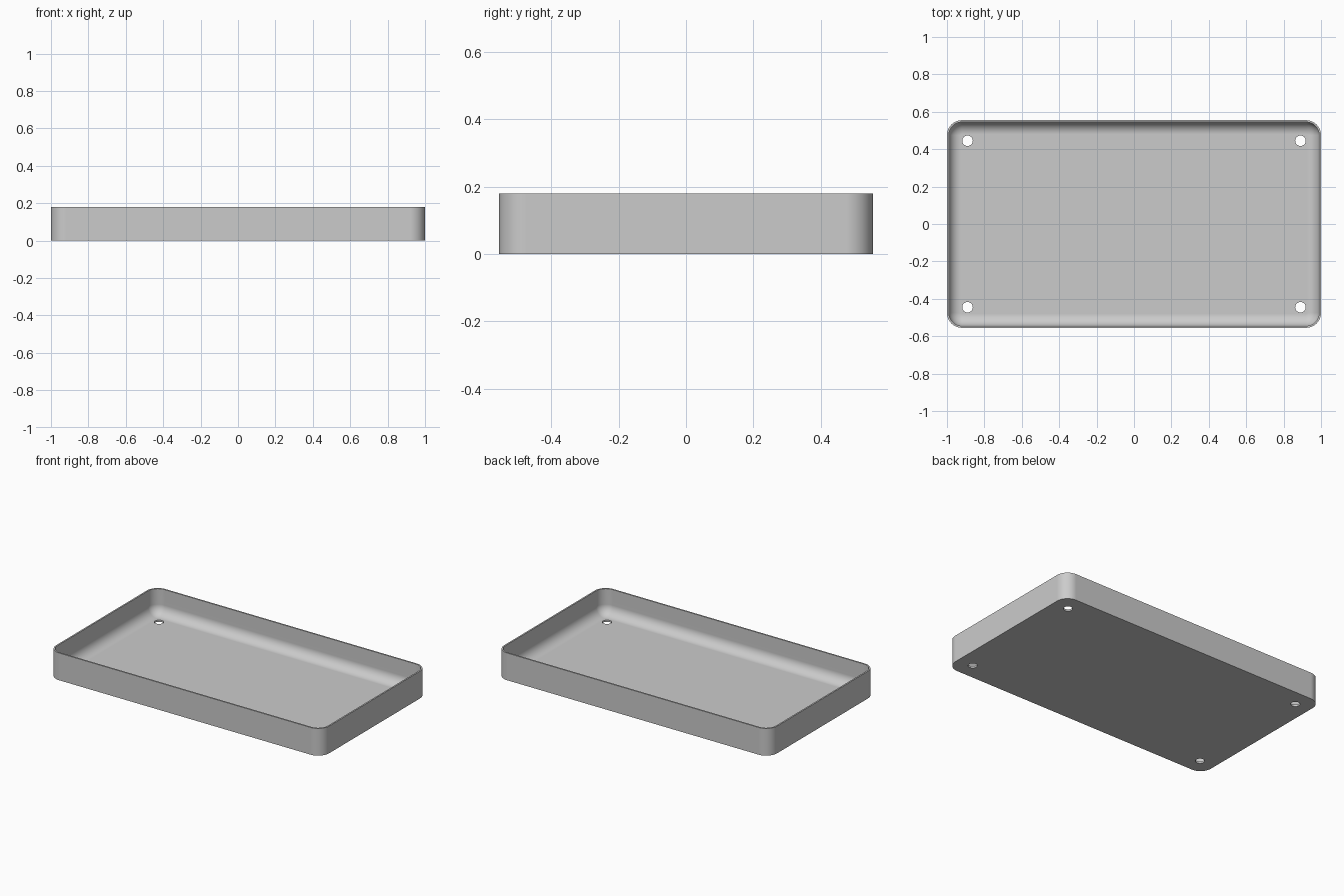
import bpy, bmesh, math

if "Cube" in bpy.data.objects:
    bpy.data.objects.remove(bpy.data.objects["Cube"])

L, W, H = 2.0, 1.11, 0.18      # outer size
R = 0.08                       # outer corner radius
WALL, FLOOR = 0.01, 0.012      # thicknesses
FILLET = 0.065                 # inner fillet between floor and wall
SEG = 12

grey = bpy.data.materials.new("light_grey")
grey.diffuse_color = (0.6, 0.6, 0.6, 1)
grey.use_nodes = True
grey.node_tree.nodes["Principled BSDF"].inputs["Base Color"].default_value = grey.diffuse_color


def ring(bm, inset, z):
    """Rounded rectangle loop, offset inwards from the outer outline."""
    r = R - inset
    verts = []
    for q, (sx, sy) in enumerate([(1, 1), (-1, 1), (-1, -1), (1, -1)]):
        for i in range(SEG + 1):
            a = math.pi / 2 * (q + i / SEG)
            verts.append(bm.verts.new((sx * (L / 2 - R) + r * math.cos(a),
                                       sy * (W / 2 - R) + r * math.sin(a), z)))
    return verts


# tray shell: outer wall, rim, inner wall, fillet, floor
profile = [(0, 0), (0, H), (WALL, H)]
for i in range(SEG + 1):
    a = math.pi / 2 * i / SEG
    profile.append((WALL + FILLET * (1 - math.cos(a)),
                    FLOOR + FILLET * (1 - math.sin(a))))
bm = bmesh.new()
rings = [ring(bm, d, z) for d, z in profile]
n = len(rings[0])
for lo, hi in zip(rings, rings[1:]):
    for i in range(n):
        j = (i + 1) % n
        bm.faces.new((lo[i], lo[j], hi[j], hi[i]))
bm.faces.new(rings[0][::-1])
bm.faces.new(rings[-1])
bmesh.ops.recalc_face_normals(bm, faces=bm.faces)
mesh = bpy.data.meshes.new("tray")
bm.to_mesh(mesh)
bm.free()
mesh.materials.append(grey)
tray = bpy.data.objects.new("tray", mesh)
bpy.context.collection.objects.link(tray)

# four screw holes through the floor
bpy.context.view_layer.objects.active = tray
for sx in (-1, 1):
    for sy in (-1, 1):
        bpy.ops.mesh.primitive_cylinder_add(vertices=32, radius=0.028, depth=0.1,
                                            location=(sx * 0.89, sy * 0.445, 0))
        cutter = bpy.context.object
        cutter.name = "hole_cutter"
        cutter.hide_render = True
        cutter.data.materials.append(grey)
        bpy.context.view_layer.objects.active = tray
        mod = tray.modifiers.new("hole", 'BOOLEAN')
        mod.operation = 'DIFFERENCE'
        mod.solver = 'EXACT'
        mod.object = cutter
        bpy.ops.object.modifier_apply(modifier=mod.name)
        bpy.data.objects.remove(cutter, do_unlink=True)

# smooth walls and fillets, crisp rim and hole edges, flat floor
bpy.ops.object.select_all(action='DESELECT')
tray.select_set(True)
bpy.context.view_layer.objects.active = tray
bpy.ops.object.shade_smooth_by_angle(angle=math.radians(35))
wn = tray.modifiers.new("flat_floor", 'WEIGHTED_NORMAL')
wn.keep_sharp = True
